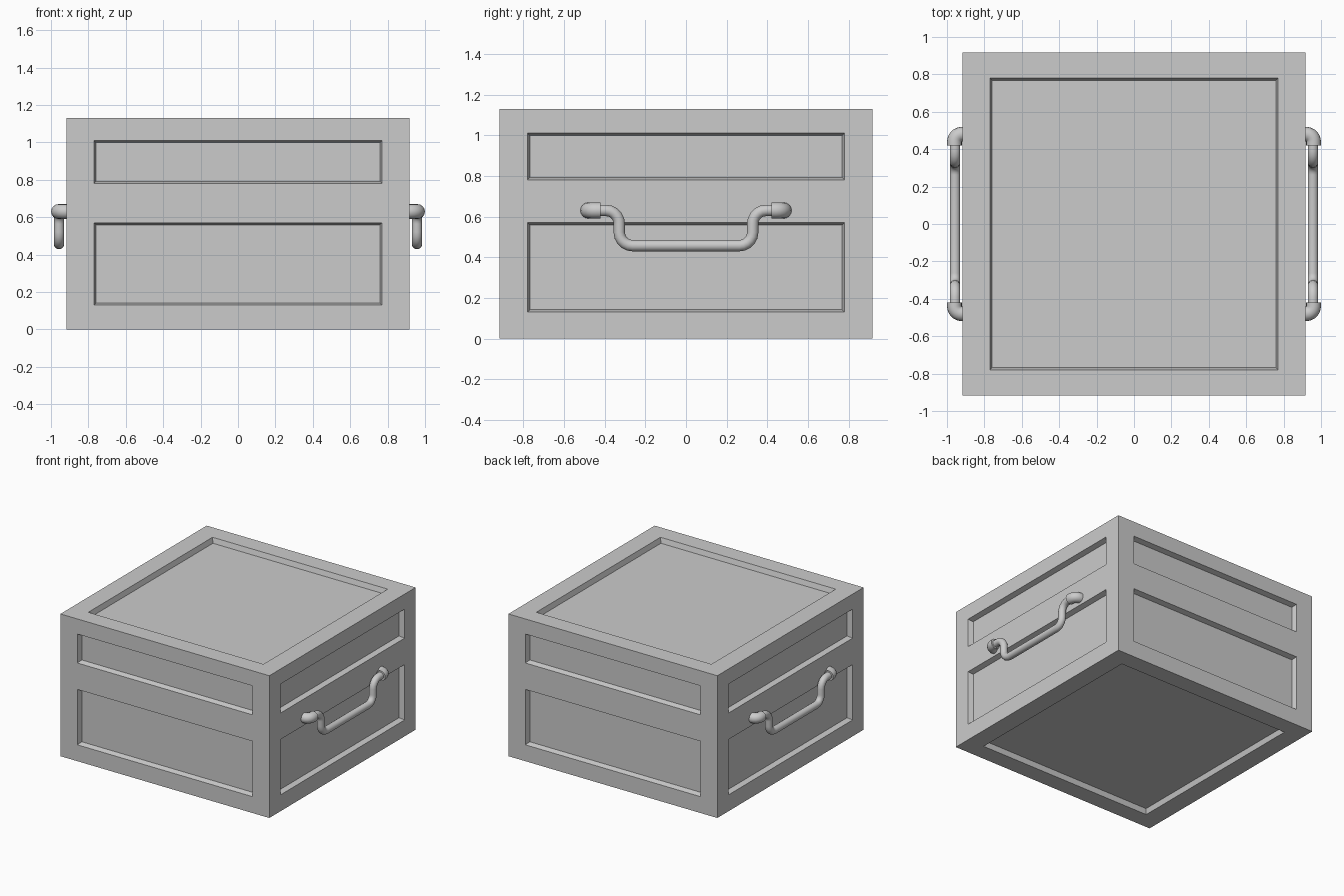
import bpy, bmesh, math
from mathutils import Vector

cube = bpy.data.objects.get("Cube")
if cube:
    bpy.data.objects.remove(cube)

grey = bpy.data.materials.new("plain grey")
grey.use_nodes = True
colour = (0.6, 0.6, 0.6, 1)
grey.diffuse_color = colour
grey.node_tree.nodes["Principled BSDF"].inputs["Base Color"].default_value = colour

HALF, HEIGHT = 0.918, 1.13
PANEL_X, PANEL_Y = 0.77, 0.78
DRAWERS = [(0.13, 0.57), (0.78, 1.01)]


def finish(name, bm, smooth=False):
    mesh = bpy.data.meshes.new(name)
    bm.to_mesh(mesh)
    bm.free()
    obj = bpy.data.objects.new(name, mesh)
    bpy.context.collection.objects.link(obj)
    mesh.materials.append(grey)
    if smooth:
        bpy.ops.object.select_all(action='DESELECT')
        obj.select_set(True)
        bpy.context.view_layer.objects.active = obj
        bpy.ops.object.shade_smooth_by_angle(angle=math.radians(40))
    return obj


# Chest body: a box cut along the panel borders, panels sunk with sloped rims
bm = bmesh.new()
bmesh.ops.create_cube(bm, size=1)
for v in bm.verts:
    v.co = Vector((v.co.x * 2 * HALF, v.co.y * 2 * HALF, (v.co.z + 0.5) * HEIGHT))
cuts = [((s * PANEL_X, 0, 0), (1, 0, 0)) for s in (-1, 1)]
cuts += [((0, s * PANEL_Y, 0), (0, 1, 0)) for s in (-1, 1)]
cuts += [((0, 0, z), (0, 0, 1)) for pair in DRAWERS for z in pair]
for point, normal in cuts:
    bmesh.ops.bisect_plane(bm, geom=bm.verts[:] + bm.edges[:] + bm.faces[:],
                           plane_co=point, plane_no=normal)
bm.normal_update()


def is_panel(face):
    c = face.calc_center_median()
    in_x, in_y = abs(c.x) < PANEL_X, abs(c.y) < PANEL_Y
    if abs(face.normal.z) > 0.5:
        return in_x and in_y
    return (in_x or in_y) and any(low < c.z < high for low, high in DRAWERS)


panels = [f for f in bm.faces if is_panel(f)]
bmesh.ops.inset_individual(bm, faces=panels, thickness=0.012, depth=-0.04,
                           use_even_offset=True)
finish("chest_body", bm)


# Round bar swept along a path that lies in one plane with the given normal
def sweep(bm, path, radius, plane_normal, sides=16):
    n = Vector(plane_normal)
    path = [Vector(p) for p in path]
    rings = []
    for i, p in enumerate(path):
        a, b = path[max(i - 1, 0)], path[min(i + 1, len(path) - 1)]
        side = (b - a).normalized().cross(n)
        rings.append([bm.verts.new(p + radius * (math.cos(t) * side + math.sin(t) * n))
                      for t in (2 * math.pi * k / sides for k in range(sides))])
    for r, s in zip(rings, rings[1:]):
        for k in range(sides):
            j = (k + 1) % sides
            bm.faces.new((r[k], r[j], s[j], s[k]))
    bm.faces.new(rings[0])
    bm.faces.new(rings[-1])
    bmesh.ops.recalc_face_normals(bm, faces=bm.faces[:])


def bend(cy, cz, radius, start, end, steps=5):
    angles = [math.radians(start + (end - start) * i / steps) for i in range(steps + 1)]
    return [(cy + radius * math.cos(a), cz + radius * math.sin(a)) for a in angles]


# Side handles: drop bar between two elbow mounts
BAR_X, BAR_TOP, BAR_LOW, LEG_Y, BEND = 0.957, 0.63, 0.457, 0.328, 0.065
half = [(0.43, BAR_TOP)]
half += bend(LEG_Y + BEND, BAR_TOP - BEND, BEND, 90, 180)
half += bend(LEG_Y - BEND, BAR_LOW + BEND, BEND, 0, -90)
outline = half + [(-y, z) for y, z in reversed(half)]

for side, label in ((1, "left"), (-1, "right")):
    bm = bmesh.new()
    sweep(bm, [(side * BAR_X, y, z) for y, z in outline], 0.028, (1, 0, 0))
    finish(label + "_handle_bar", bm, True)
    for end, where in ((-1, "front"), (1, "back")):
        bm = bmesh.new()
        elbow = [(0.91, 0.48)] + bend(0.92, 0.44, 0.04, 90, 0) + [(0.96, 0.42)]
        sweep(bm, [(side * x, end * y, BAR_TOP) for x, y in elbow], 0.0395, (0, 0, 1))
        finish(f"{label}_{where}_handle_mount", bm, True)
